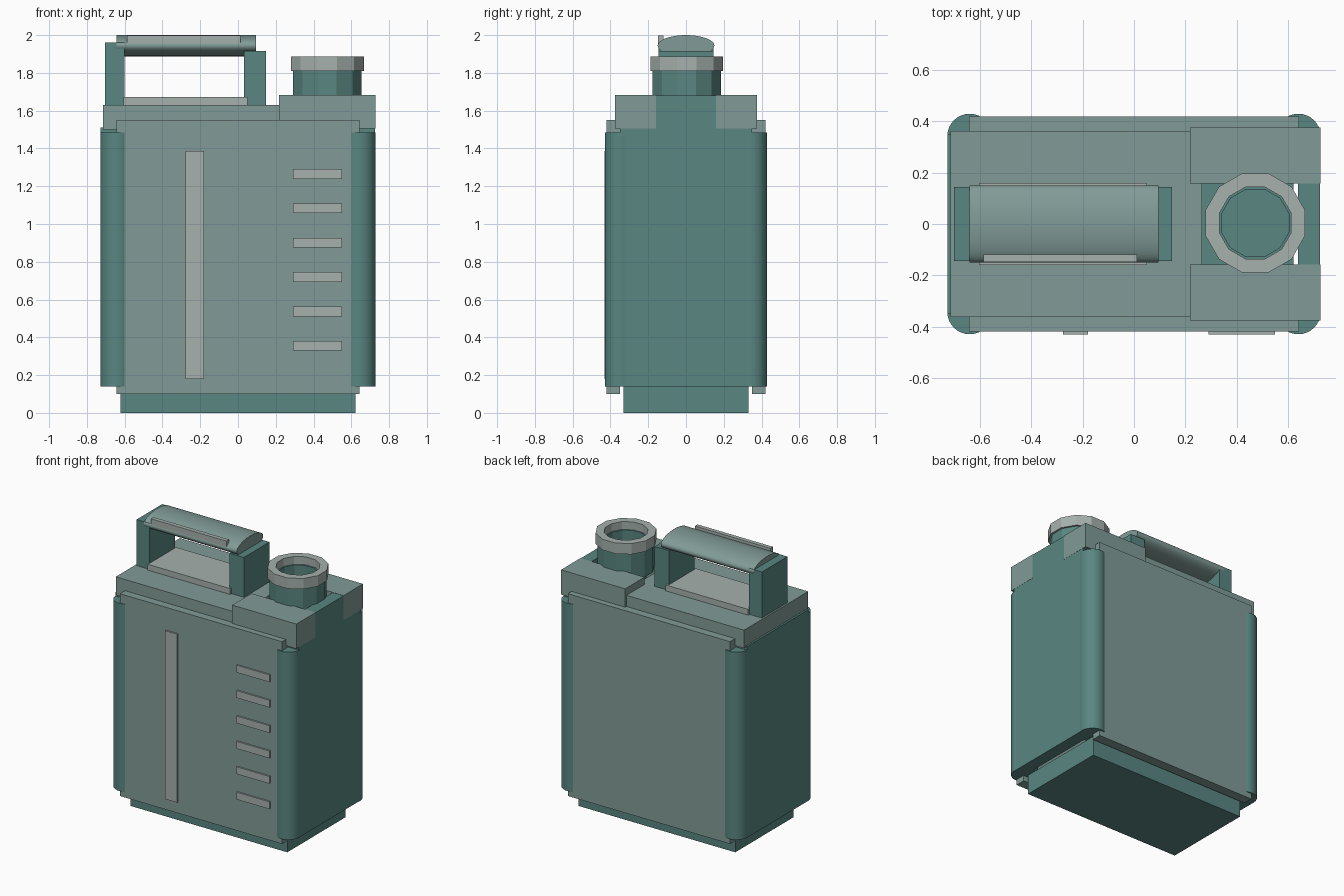
import bpy, bmesh, math

if "Cube" in bpy.data.objects:
    bpy.data.objects.remove(bpy.data.objects["Cube"])


def material(name, rgb):
    m = bpy.data.materials.new(name)
    m.diffuse_color = (*rgb, 1)
    m.use_nodes = True
    m.node_tree.nodes["Principled BSDF"].inputs["Base Color"].default_value = m.diffuse_color
    return m


TEAL = material("teal", (0.10, 0.24, 0.22))
SAGE = material("sage", (0.22, 0.33, 0.31))
PALE = material("pale", (0.38, 0.44, 0.42))


def finish(name, bm, mat, smooth=False):
    bmesh.ops.recalc_face_normals(bm, faces=bm.faces)
    me = bpy.data.meshes.new(name)
    bm.to_mesh(me)
    bm.free()
    me.materials.append(mat)
    ob = bpy.data.objects.new(name, me)
    bpy.context.collection.objects.link(ob)
    if smooth:
        bpy.ops.object.select_all(action='DESELECT')
        ob.select_set(True)
        bpy.context.view_layer.objects.active = ob
        bpy.ops.object.shade_smooth_by_angle(angle=math.radians(35))
    return ob


def prism(name, pts, axis, lo, hi, mat, smooth=False):
    """Extrude a 2D outline along x (outline in y,z) or z (outline in x,y)."""
    bm = bmesh.new()
    put = (lambda p, t: (t, *p)) if axis == 'x' else (lambda p, t: (*p, t))
    a = [bm.verts.new(put(p, lo)) for p in pts]
    b = [bm.verts.new(put(p, hi)) for p in pts]
    bm.faces.new(a)
    bm.faces.new(b)
    for i in range(len(pts)):
        j = (i + 1) % len(pts)
        bm.faces.new((a[i], a[j], b[j], b[i]))
    return finish(name, bm, mat, smooth)


def box(name, x, y, z, mat):
    return prism(name, [(x[0], y[0]), (x[1], y[0]), (x[1], y[1]), (x[0], y[1])],
                 'z', z[0], z[1], mat)


def ellipse(cx, cy, rx, ry, n, phase=0.0):
    return [(cx + rx * math.cos(2 * math.pi * i / n + phase),
             cy + ry * math.sin(2 * math.pi * i / n + phase)) for i in range(n)]


def tube(name, cx, cy, outer, inner, z0, z1, mat, n=12):
    bm = bmesh.new()
    loops = []
    for r, z in ((outer, z0), (outer, z1), (inner, z1), (inner, z0)):
        loops.append([bm.verts.new((x, y, z))
                      for x, y in ellipse(cx, cy, r, r, n, math.pi / n)])
    for k in range(4):
        p, q = loops[k], loops[(k + 1) % 4]
        for i in range(n):
            j = (i + 1) % n
            bm.faces.new((p[i], p[j], q[j], q[i]))
    return finish(name, bm, mat)


# Open-topped base tray of the hollow body
base = box("base", (-0.622, 0.622), (-0.33, 0.33), (0, 0.14), TEAL)
bm = bmesh.new()
bm.from_mesh(base.data)
top = [f for f in bm.faces if f.normal.z > 0.9]
bmesh.ops.delete(bm, geom=top, context='FACES_ONLY')
bm.to_mesh(base.data)
bm.free()

# Front and back panels, rounded corner posts
for s, label in ((-1, "front"), (1, "back")):
    box(label + "_panel", (-0.643, 0.643), sorted((s * 0.35, s * 0.42)), (0.10, 1.55), SAGE)
    for t, side in ((-1, "left"), (1, "right")):
        prism(f"{label}_{side}_corner_post",
              ellipse(t * 0.641, s * 0.343, 0.087, 0.087, 32),
              'z', 0.14, 1.485, TEAL, True)

# Side walls; the right one has a raised tongue beside the neck
box("left_wall", (-0.728, -0.64), (-0.35, 0.35), (0.14, 1.51), TEAL)
prism("right_wall", [(-0.35, 0.14), (0.35, 0.14), (0.35, 1.51), (0.158, 1.51),
                     (0.158, 1.68), (-0.158, 1.68), (-0.158, 1.51), (-0.35, 1.51)],
      'x', 0.64, 0.726, TEAL)

# Top deck and the shoulders on both sides of the neck
box("top_deck", (-0.715, 0.265), (-0.363, 0.363), (1.50, 1.63), SAGE)
for s, label in ((-1, "front"), (1, "back")):
    box(label + "_shoulder", (0.218, 0.727), sorted((s * 0.158, s * 0.377)),
        (1.505, 1.682), SAGE)

# Neck and mouth ring
tube("neck", 0.473, 0.004, 0.187, 0.136, 1.62, 1.83, TEAL)
tube("mouth_ring", 0.473, 0.004, 0.20, 0.145, 1.81, 1.887, PALE)

# Carrying handle
box("left_handle_post", (-0.703, -0.602), (-0.145, 0.145), (1.62, 1.96), TEAL)
box("right_handle_post", (0.033, 0.148), (-0.145, 0.145), (1.62, 1.916), TEAL)
prism("handle_grip", ellipse(0, 1.944, 0.15, 0.056, 48), 'x', -0.642, 0.095, SAGE, True)
box("grip_strip", (-0.587, 0.012), (-0.148, -0.118), (1.955, 1.998), PALE)
box("handle_plate", (-0.605, 0.05), (-0.16, 0.16), (1.62, 1.672), PALE)

# Raised level window and measuring marks on the front
box("level_strip", (-0.277, -0.18), (-0.431, -0.41), (0.18, 1.387), PALE)
for i in range(6):
    z = 0.355 + i * 0.182
    box(f"measure_mark_{i + 1}", (0.29, 0.55), (-0.431, -0.41), (z - 0.026, z + 0.026), PALE)
